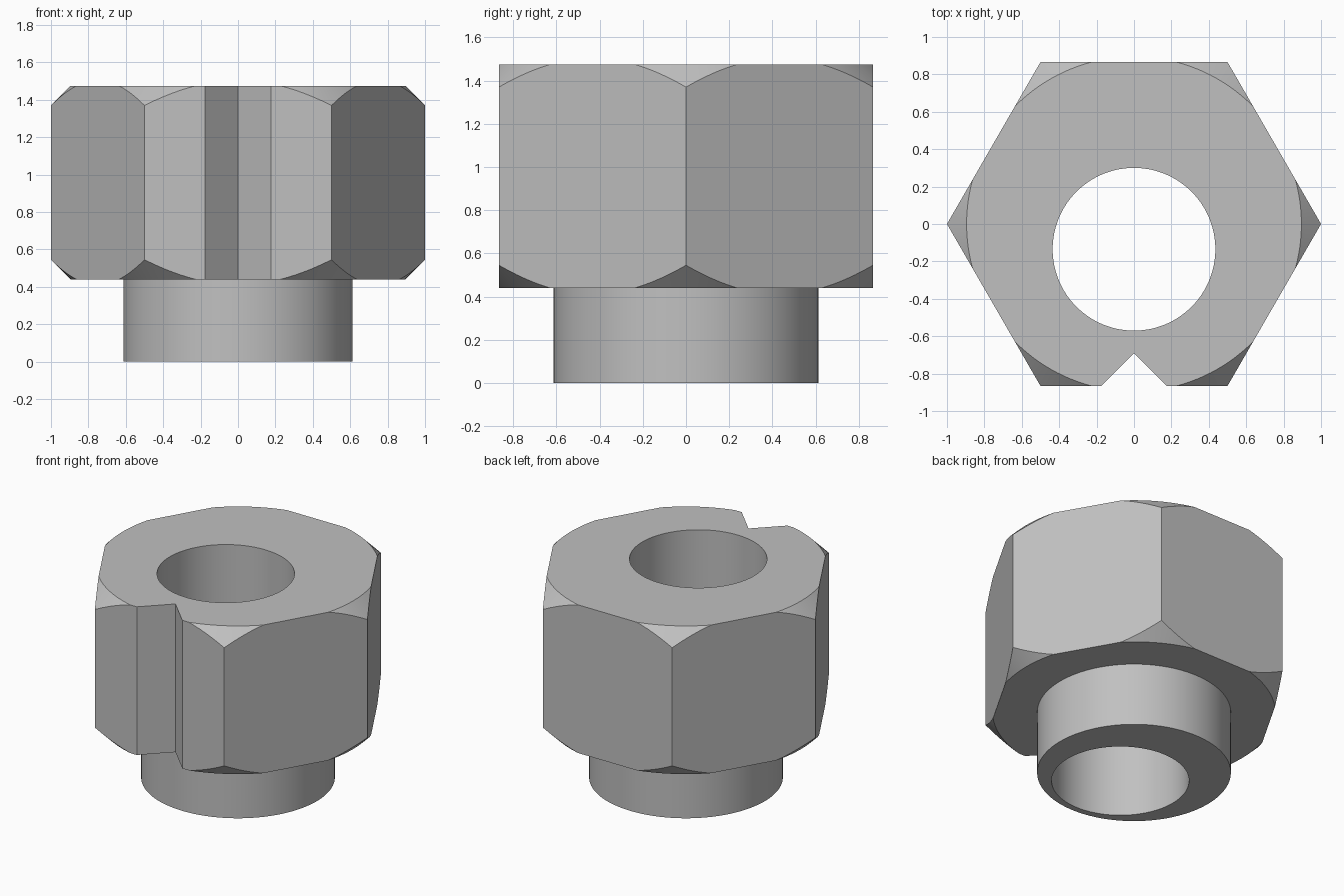
import bpy
import bmesh
import math

cube = bpy.data.objects.get("Cube")
if cube:
    bpy.data.objects.remove(cube, do_unlink=True)

SEGMENTS = 144
BASE, TOP = 0.44, 1.475      # hexagonal head
CHAMFER_R = 0.895            # chamfer circle on both head faces
FLAT_Y = -math.sin(math.pi / 3)

steel = bpy.data.materials.new("plain grey metal")
steel.use_nodes = True
grey = (0.53, 0.53, 0.53, 1)
steel.diffuse_color = grey
steel.node_tree.nodes["Principled BSDF"].inputs["Base Color"].default_value = grey


def stack(name, rings):
    """Closed solid from a list of (outline, height) rings of equal size."""
    bm = bmesh.new()
    loops = [[bm.verts.new((x, y, z)) for x, y in outline] for outline, z in rings]
    n = len(loops[0])
    for low, high in zip(loops, loops[1:]):
        for i in range(n):
            j = (i + 1) % n
            bm.faces.new((low[i], low[j], high[j], high[i]))
    bm.faces.new(loops[0][::-1])
    bm.faces.new(loops[-1])
    bmesh.ops.recalc_face_normals(bm, faces=bm.faces)
    mesh = bpy.data.meshes.new(name)
    bm.to_mesh(mesh)
    bm.free()
    mesh.materials.append(steel)
    obj = bpy.data.objects.new(name, mesh)
    bpy.context.collection.objects.link(obj)
    return obj


def circle(radius, sides=SEGMENTS, y=0):
    step = math.tau / sides
    return [(radius * math.cos(i * step), y + radius * math.sin(i * step))
            for i in range(sides)]


def combine(target, tool, operation):
    mod = target.modifiers.new(operation, 'BOOLEAN')
    mod.operation = operation
    mod.solver = 'EXACT'
    mod.object = tool
    tool.hide_render = True
    bpy.context.view_layer.objects.active = target
    bpy.ops.object.modifier_apply(modifier=mod.name)
    bpy.data.objects.remove(tool, do_unlink=True)


# Hexagonal head, trimmed by a double cone to chamfer its corners
hexagon = circle(1, 6)
nut = stack("hex_nut_with_collar", [(hexagon, BASE), (hexagon, TOP)])
small, wide = circle(CHAMFER_R - 0.1), circle(CHAMFER_R + 0.3)
envelope = stack("chamfer_envelope", [(small, BASE - 0.1), (wide, BASE + 0.3),
                                      (wide, TOP - 0.3), (small, TOP + 0.1)])
combine(nut, envelope, 'INTERSECT')

# Round collar below the head
collar = circle(0.613)
combine(nut, stack("collar", [(collar, 0), (collar, BASE + 0.2)]), 'UNION')

# Off-centre through bore
bore = circle(0.435, y=-0.135)
combine(nut, stack("bore", [(bore, -0.2), (bore, TOP + 0.2)]), 'DIFFERENCE')

# V-shaped notch down the front flat
depth = 0.176
notch = [(0, FLAT_Y + depth), (-2 * depth, FLAT_Y - depth), (2 * depth, FLAT_Y - depth)]
combine(nut, stack("notch", [(notch, BASE - 0.1), (notch, TOP + 0.1)]), 'DIFFERENCE')

# Smooth round walls, sharp edges
bpy.ops.object.select_all(action='DESELECT')
nut.select_set(True)
bpy.context.view_layer.objects.active = nut
bpy.ops.object.shade_smooth_by_angle(angle=math.radians(25))
